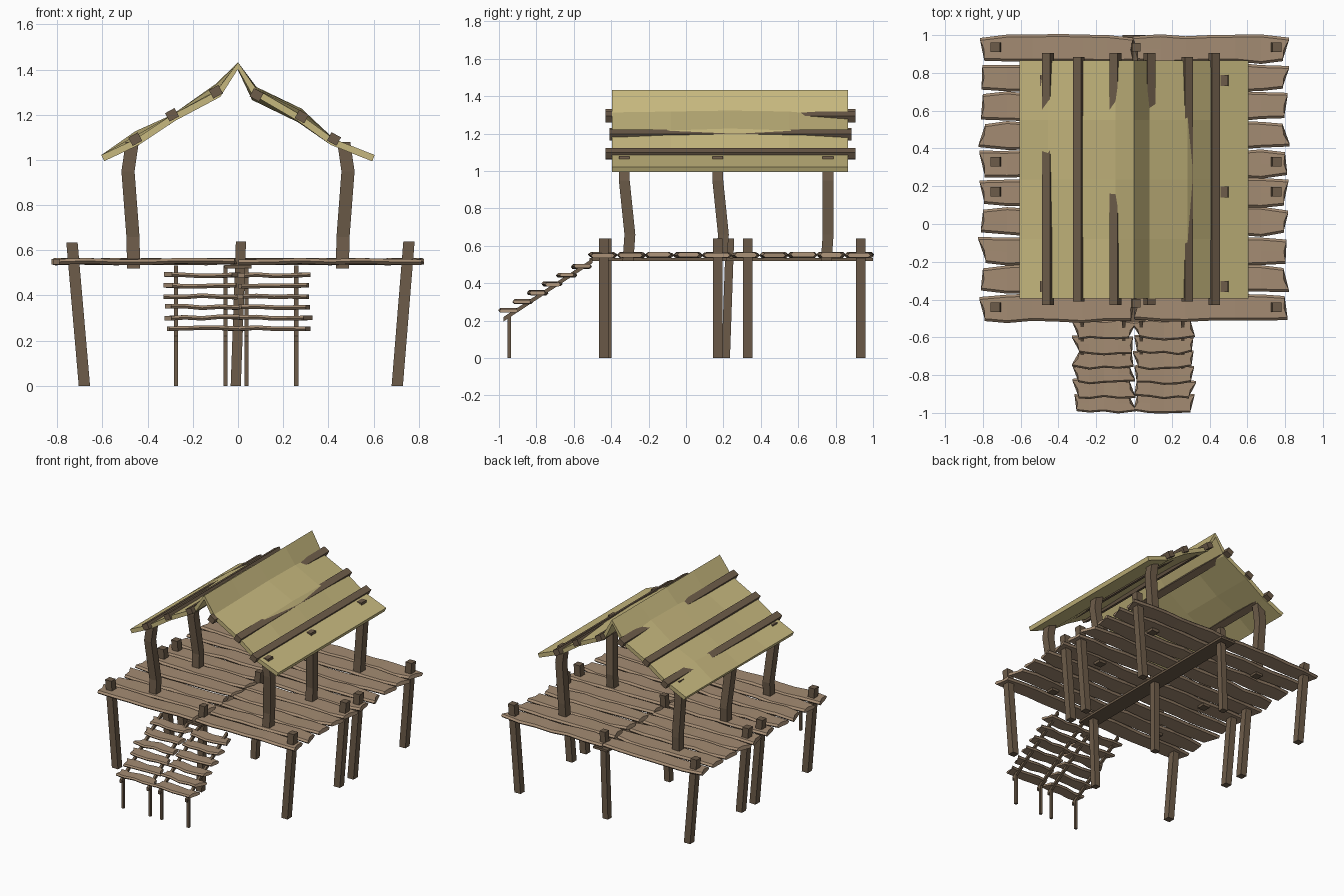
import bpy, math, random
from mathutils import Vector

random.seed(4)
cube = bpy.data.objects.get("Cube")
if cube:
    bpy.data.objects.remove(cube, do_unlink=True)


def material(name, rgb):
    m = bpy.data.materials.new(name)
    m.use_nodes = True
    m.diffuse_color = (*rgb, 1)
    m.node_tree.nodes["Principled BSDF"].inputs["Base Color"].default_value = (*rgb, 1)
    return m


PLANK = material("weathered plank brown", (0.37, 0.26, 0.17))
TIMBER = material("dark timber brown", (0.155, 0.108, 0.068))
THATCH = material("straw yellow", (0.57, 0.48, 0.21))


def make(name, verts, faces, mat):
    mesh = bpy.data.meshes.new(name)
    mesh.from_pydata(verts, [], faces)
    mesh.materials.append(mat)
    obj = bpy.data.objects.new(name, mesh)
    bpy.context.collection.objects.link(obj)
    return obj


def loft(name, rings, mat):
    """Skin a row of equal rings and cap both ends."""
    n = len(rings[0])
    verts = [p for ring in rings for p in ring]
    faces = [(r * n + i, r * n + (i + 1) % n, (r + 1) * n + (i + 1) % n, (r + 1) * n + i)
             for r in range(len(rings) - 1) for i in range(n)]
    faces.append(tuple(reversed(range(n))))
    faces.append(tuple(range(len(verts) - n, len(verts))))
    return make(name, verts, faces, mat)


def post(name, path, width):
    """Square upright following path points."""
    h = width / 2
    rings = [[(x + a * h, y + b * h, z) for a, b in ((-1, -1), (1, -1), (1, 1), (-1, 1))]
             for x, y, z in path]
    return loft(name, rings, TIMBER)


def beam(name, a, b, width, height, roll=0.0):
    """Straight bar running along y, rolled about its length."""
    c, s = math.cos(roll), math.sin(roll)
    sect = [(i * width / 2, j * height / 2) for i, j in ((-1, -1), (-1, 1), (1, 1), (1, -1))]
    rings = [[(e[0] + u * c - v * s, e[1], e[2] + u * s + v * c) for u, v in sect]
             for e in (a, b)]
    return loft(name, rings, TIMBER)


def plank(name, x0, x1, y, z, depth, thick, parts=6):
    """Rough board along x with wavy edges and crooked split ends."""
    rings = []
    r = random.uniform
    for i in range(parts + 1):
        t = i / parts
        x = x0 + (x1 - x0) * t
        end = i in (0, parts)
        yf = y - depth / 2 + r(-.008, .008)
        yb = y + depth / 2 + r(-.008, .008)
        zc = z + r(-.004, .004)
        skew = r(-.02, .02) if end else 0
        inset = depth * .09
        h = thick / 2
        if end:
            yf, yb = yf + inset * .6, yb - inset * .6
        mid = .012 * (1 if i == 0 else -1) if end else 0
        rings.append([(x - skew, yf, zc), (x - skew, yf + inset, zc - h),
                      (x + skew, yb - inset, zc - h), (x + skew, yb, zc),
                      (x + skew, yb - inset, zc + h), (x + mid, (yf + yb) / 2, zc + h),
                      (x - skew, yf + inset, zc + h)])
    return loft(name, rings, PLANK)


# Deck boards in two halves, carried by a flat central beam
for row in range(10):
    y = -0.445 + row * 0.1525
    plank("deck_plank_right", -0.805, -0.006, y, 0.55, 0.145, 0.025)
    plank("deck_plank_left", 0.006, 0.805, y, 0.55, 0.145, 0.025)
beam("deck_beam", (0, -0.515, 0.528), (0, 1.0, 0.528), 0.12, 0.016)

# Stilts along the deck edges, leaning outward
for y in (-0.44, 0.17, 0.33, 0.935):
    post("stilt_right", [(-0.68, y, 0), (-0.735, y, 0.635)], 0.05)
    post("stilt_left", [(0.705, y, 0), (0.757, y, 0.64)], 0.05)
for y, drift in ((-0.42, 0), (0.22, 0.015), (0.935, 0)):
    post("stilt_middle", [(-0.01, y - drift / 2, 0), (0.013, y + drift, 0.638)], 0.045)

# Stairs: two flights side by side on thin stringers and legs
for i in range(6):
    y, z = -0.95 + i * 0.078, 0.255 + i * 0.047
    plank("step_right", -0.31, -0.008, y, z, 0.1, 0.02, 4)
    plank("step_left", 0.008, 0.31, y, z, 0.1, 0.02, 4)
for x in (-0.275, -0.055, 0.038, 0.258):
    beam("stair_stringer", (x, -0.975, 0.208), (x, -0.5, 0.52), 0.018, 0.024)
    post("stair_leg", [(x, -0.945, 0), (x, -0.945, 0.235)], 0.018)

# Crooked roof posts
for y, lean in ((-0.31, -0.02), (0.19, -0.02), (0.75, 0.01)):
    for side in (-1, 1):
        post("roof_post", [(side * 0.462, y, 0.52), (side * 0.465, y + 0.01, 0.66),
                           (side * 0.487, y + lean, 0.95), (side * 0.468, y + lean, 1.08)], 0.058)

# Battens: x, z, and how far the thatch swells over them from front to back
battens = [(-0.455, 1.092, (0, 0, .015, .035, 0)), (-0.292, 1.2, (0, 0, 0, 0, 0)),
           (-0.098, 1.302, (0, .005, .03, .035, 0)), (0.082, 1.288, (.025, .03, .035, .03, 0)),
           (0.282, 1.192, (.005, .025, .035, .025, 0)), (0.425, 1.093, (0, 0, 0, 0, 0))]
for i, (x, z, swell) in enumerate(battens):
    roll = math.copysign(0.5, -x)
    trim = 0.02 if i in (1, 4) else 0
    beam("roof_batten", (x, -0.43 + trim, z), (x, 0.905 - trim, z), 0.048, 0.042, roll)

# Thatch sheet draped over the battens
flat = (0,) * 5
columns = [(-0.605, 1.022, flat)] + battens[:3] + [(0, 1.432, flat)] + battens[3:] + [(0.605, 1.022, flat)]
ys = [-0.395 + i * 0.315 for i in range(5)]
verts = [Vector((x, y, z + s)) for x, z, swell in columns for y, s in zip(ys, swell)]
faces = [(c * 5 + r, c * 5 + 5 + r, c * 5 + 6 + r, c * 5 + 1 + r)
         for c in range(len(columns) - 1) for r in range(4)]
roof = make("thatch_roof", verts, faces, THATCH)
solid = roof.modifiers.new("thickness", "SOLIDIFY")
solid.thickness = 0.03
solid.offset = -1
